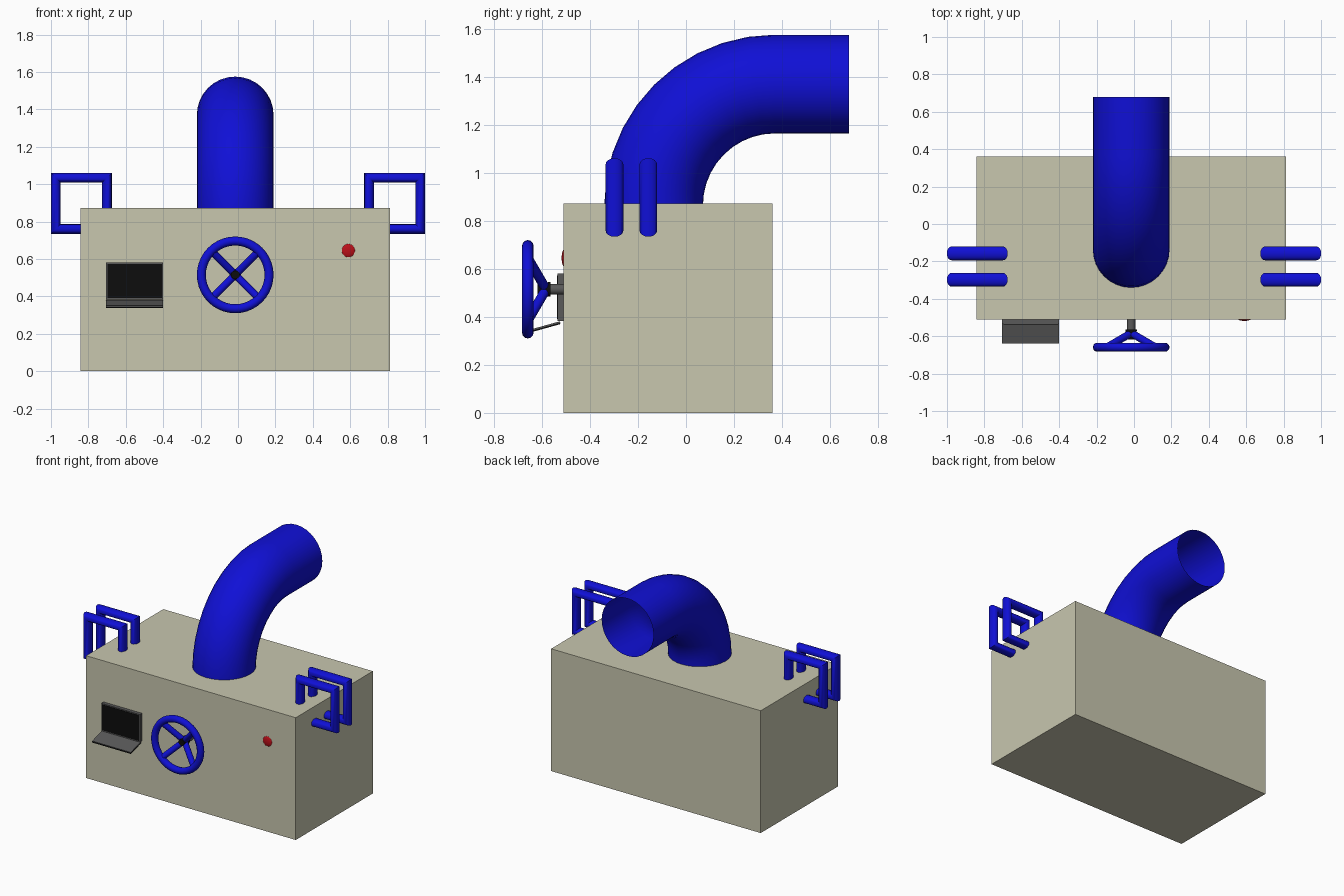
import bpy, bmesh, math
from mathutils import Vector

if "Cube" in bpy.data.objects:
    bpy.data.objects.remove(bpy.data.objects["Cube"])


def material(name, rgb):
    m = bpy.data.materials.new(name)
    m.diffuse_color = (*rgb, 1)
    m.use_nodes = True
    m.node_tree.nodes["Principled BSDF"].inputs["Base Color"].default_value = m.diffuse_color
    return m


BEIGE = material("beige_paint", (0.58, 0.57, 0.43))
BLUE = material("blue_paint", (0.005, 0.005, 0.67))
RED = material("red_plastic", (0.5, 0.005, 0.01))
BLACK = material("black", (0.004, 0.004, 0.004))
GREY = material("dark_grey", (0.1, 0.1, 0.1))


def finish(name, mat, smooth=False):
    ob = bpy.context.object
    ob.name = name
    ob.data.materials.append(mat)
    if smooth:
        bpy.ops.object.shade_smooth_by_angle(angle=math.radians(40))
    return ob


def box(name, lo, hi, mat):
    lo, hi = Vector(lo), Vector(hi)
    bpy.ops.mesh.primitive_cube_add(size=1, location=(lo + hi) / 2)
    ob = finish(name, mat)
    ob.scale = hi - lo
    return ob


def rod(name, a, b, r, mat, r2=None, sides=16):
    a, b = Vector(a), Vector(b)
    bpy.ops.mesh.primitive_cone_add(vertices=sides, radius1=r, radius2=r if r2 is None else r2,
                                    depth=(b - a).length, location=(a + b) / 2,
                                    rotation=(b - a).to_track_quat('Z', 'Y').to_euler())
    return finish(name, mat, True)


def sweep(name, path, normal, r_in, r_out, sides, mat, caps):
    """Mitred tube along a planar path; r_in lies in the plane, r_out along its normal."""
    pts, n = [Vector(p) for p in path], Vector(normal)
    bm = bmesh.new()
    rings = []
    for i, p in enumerate(pts):
        d0 = (pts[i] - pts[i - 1]).normalized() if i else None
        d1 = (pts[i + 1] - pts[i]).normalized() if i < len(pts) - 1 else d0
        d0 = d0 or d1
        t = (d0 + d1).normalized()
        side = n.cross(t) * (r_in / t.dot(d1))
        angles = [2 * math.pi * k / sides for k in range(sides)]
        rings.append([bm.verts.new(p + side * math.cos(a) + n * r_out * math.sin(a)) for a in angles])
    for a, b in zip(rings, rings[1:]):
        for k in range(sides):
            j = (k + 1) % sides
            bm.faces.new((a[k], a[j], b[j], b[k]))
    if caps:
        bm.faces.new(rings[0])
        bm.faces.new(rings[-1])
    bmesh.ops.recalc_face_normals(bm, faces=bm.faces)
    me = bpy.data.meshes.new(name)
    bm.to_mesh(me)
    bm.free()
    ob = bpy.data.objects.new(name, me)
    bpy.context.collection.objects.link(ob)
    bpy.ops.object.select_all(action='DESELECT')
    bpy.context.view_layer.objects.active = ob
    ob.select_set(True)
    return finish(name, mat, True)


CX, FRONT = -0.015, -0.51

# Main housing
box("housing", (-0.842, FRONT, 0), (0.813, 0.36, 0.873), BEIGE)

# Large open exhaust pipe: quarter bend then a straight run to the back
bend = [(CX, 0.37 - 0.505 * math.cos(a), 0.865 + 0.505 * math.sin(a))
        for a in [math.pi / 2 * i / 10 for i in range(11)]]
sweep("exhaust_pipe", [(CX, -0.135, 0.84)] + bend + [(CX, 0.68, 1.37)],
      (1, 0, 0), 0.205, 0.205, 32, BLUE, False)

# Two small square pipe loops at each upper corner
for s, label in ((-1, "left"), (1, "right")):
    for y, row in ((-0.298, "front"), (-0.157, "rear")):
        path = [(s * 0.701, y, 0.82), (s * 0.701, y, 1.035), (s * 0.975, y, 1.035),
                (s * 0.975, y, 0.76), (s * 0.70, y, 0.76)]
        sweep(f"{label}_{row}_side_pipe", path, (0, 1, 0), 0.026, 0.037, 16, BLUE, True)

# Hand wheel: rim, dished spokes, hub and shaft
WZ = 0.515
bpy.ops.mesh.primitive_torus_add(major_radius=0.181, minor_radius=0.024, major_segments=40,
                                 minor_segments=12, location=(CX, -0.659, WZ),
                                 rotation=(math.pi / 2, 0, 0))
finish("wheel_rim", BLUE, True)
for sx in (-1, 1):
    for sz in (-1, 1):
        rod("wheel_spoke", (CX, -0.583, WZ), (CX + sx * 0.127, -0.657, WZ + sz * 0.127), 0.02, BLUE)
rod("wheel_hub", (CX, -0.565, WZ), (CX, -0.618, WZ), 0.031, BLACK, 0.022)
rod("wheel_shaft", (CX, -0.49, WZ), (CX, -0.57, WZ), 0.022, GREY)

# Display with black screen and a sloping keyboard tray
box("display_case", (-0.705, -0.535, 0.383), (-0.4, -0.50, 0.58), GREY)
box("display_screen", (-0.698, -0.538, 0.391), (-0.407, -0.53, 0.573), BLACK)
slope = math.atan2(0.032, 0.115)
for name, dz, h, mat in (("keyboard_tray", 0.003, 0.006, GREY), ("tray_base", -0.003, 0.006, BLACK)):
    tray = box(name, (-0.705, -0.64, 0.36 + dz - h / 2), (-0.4, -0.522, 0.36 + dz + h / 2), mat)
    tray.rotation_euler.x = slope

# Red push button
bpy.ops.mesh.primitive_uv_sphere_add(segments=24, ring_count=12, radius=0.038,
                                     location=(0.59, -0.505, 0.645))
finish("button", RED, True).scale.y = 0.35
